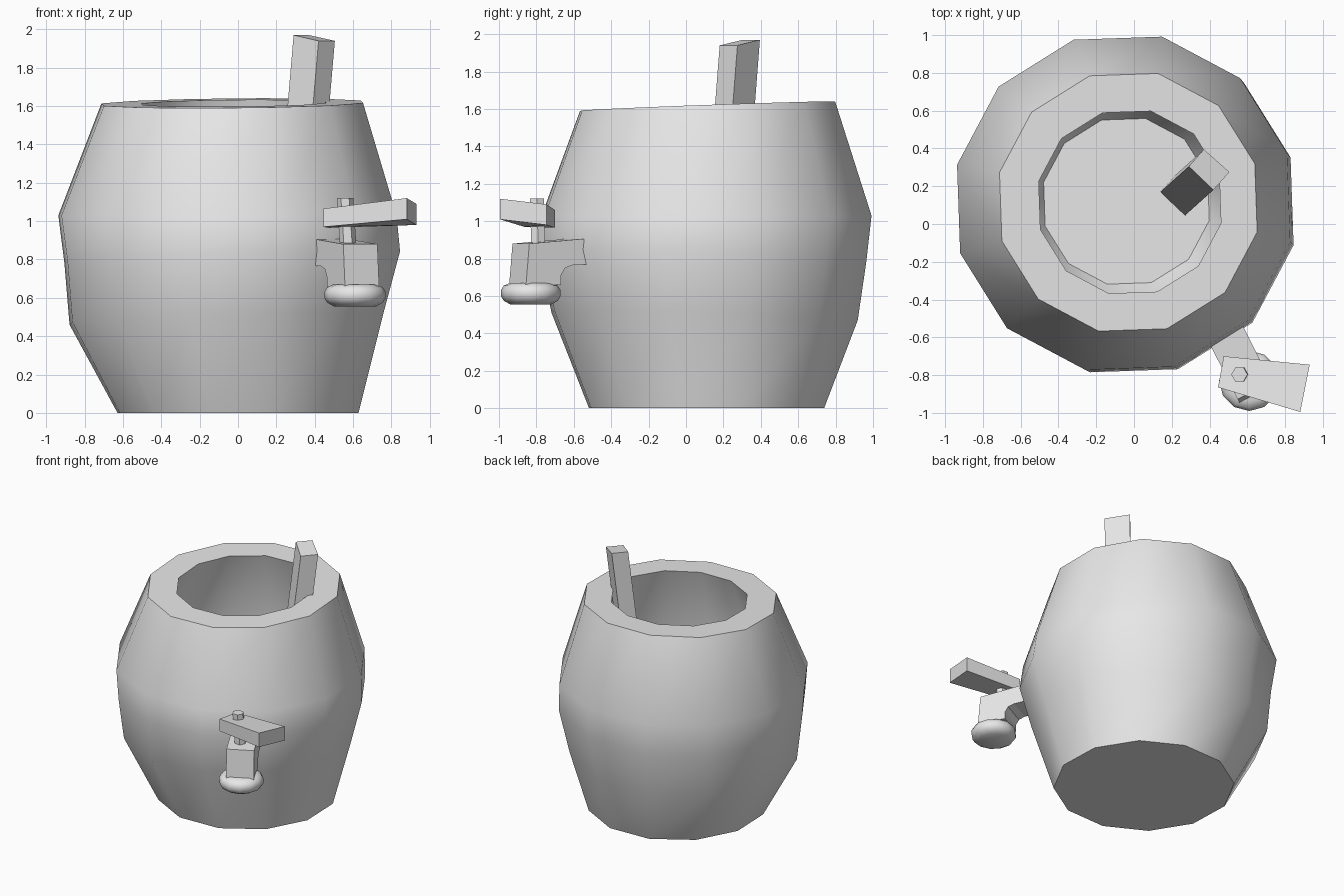
import bpy
import bmesh
import math
from mathutils import Vector

cube = bpy.data.objects.get("Cube")
if cube:
    bpy.data.objects.remove(cube, do_unlink=True)

grey = bpy.data.materials.new("plain_grey")
grey.use_nodes = True
grey.diffuse_color = (0.8, 0.8, 0.8, 1)
grey.node_tree.nodes["Principled BSDF"].inputs["Base Color"].default_value = (0.8, 0.8, 0.8, 1)


def ring(center, radius, sides, turn=0.0, slope=(0, 0)):
    """Polygon of points around a center, optionally tilted."""
    points = []
    for i in range(sides):
        a = math.radians(turn) + i * math.tau / sides
        x, y = radius * math.cos(a), radius * math.sin(a)
        points.append(Vector(center) + Vector((x, y, x * slope[0] + y * slope[1])))
    return points


def loft(name, rings, smooth_angle=None):
    """Skin equal rings of points and cap both ends."""
    bm = bmesh.new()
    loops = [[bm.verts.new(p) for p in r] for r in rings]
    n = len(loops[0])
    for low, high in zip(loops, loops[1:]):
        for i in range(n):
            j = (i + 1) % n
            bm.faces.new((low[i], low[j], high[j], high[i]))
    bm.faces.new(loops[0][::-1])
    bm.faces.new(loops[-1])
    bmesh.ops.recalc_face_normals(bm, faces=bm.faces)
    mesh = bpy.data.meshes.new(name)
    bm.to_mesh(mesh)
    bm.free()
    mesh.materials.append(grey)
    obj = bpy.data.objects.new(name, mesh)
    bpy.context.collection.objects.link(obj)
    if smooth_angle:
        bpy.ops.object.select_all(action='DESELECT')
        obj.select_set(True)
        bpy.context.view_layer.objects.active = obj
        bpy.ops.object.shade_smooth_by_angle(angle=math.radians(smooth_angle))
    return obj


# Barrel: outer wall up, across the rim, then down the hollow to its floor
rim_tilt = (0.01, 0.036)
wall = [
    ((0, 0.11, 0), 0.645, (0, 0)),
    ((-0.06, 0.10, 0.49), 0.84, (0.03, -0.03)),
    ((-0.03, 0.09, 0.81), 0.898, (0.03, -0.03)),
    ((-0.055, 0.11, 1.03), 0.905, (0, 0)),
    ((-0.03, 0.115, 1.615), 0.70, rim_tilt),
    ((-0.022, 0.115, 1.615), 0.495, rim_tilt),
    ((-0.05, 0.11, 1.0), 0.69, (0, 0)),
    ((-0.05, 0.10, 0.55), 0.65, (0, 0)),
    ((-0.04, 0.12, 0.2), 0.45, (0, 0)),
]
loft("barrel", [ring(c, r, 12, 17, s) for c, r, s in wall], 42)

# Stick leaning inside the barrel
top = [Vector(p) for p in ((0.29, 0.305, 1.97), (0.42, 0.18, 1.94),
                           (0.505, 0.275, 1.94), (0.37, 0.395, 1.97))]
lean = Vector((-0.15, -0.135, -1.75))
loft("stick", [[p + lean for p in top], top])

# Tap body: bent bar profile swept across its width
out = Vector((0.45, -0.89, 0))
across = Vector((0.89, 0.45, 0))
profile = [(-0.04, 0.91), (0.34, 0.88), (0.36, 0.66), (0.15, 0.66), (0.15, 0.71),
           (0.125, 0.75), (0.08, 0.765), (-0.04, 0.77)]
root = Vector((0.485, -0.58, 0))
loft("tap_body", [[root + out * d + across * side + Vector((0, 0, z)) for d, z in profile]
                  for side in (-0.1, 0.1)])

# Rounded spout lip
lip = [(0.555, 0.11), (0.575, 0.145), (0.60, 0.16), (0.63, 0.16), (0.655, 0.145), (0.67, 0.11)]
loft("spout_lip", [ring((0.61, -0.83, z), r, 12) for z, r in lip], 50)

# Tap stem, leaning slightly
loft("tap_stem", [ring((0.575, -0.79, 0.86), 0.043, 6), ring((0.558, -0.797, 1.12), 0.043, 6)])

# Tap handle, wider at its far end
handle_top = [(0.475, -0.70, 1.06), (0.93, -0.745, 1.09), (0.88, -0.995, 1.12), (0.445, -0.865, 1.065)]
handle_low = [(x, y, z - (0.11 if x > 0.6 else 0.095)) for x, y, z in handle_top]
loft("tap_handle", [handle_low, handle_top])
